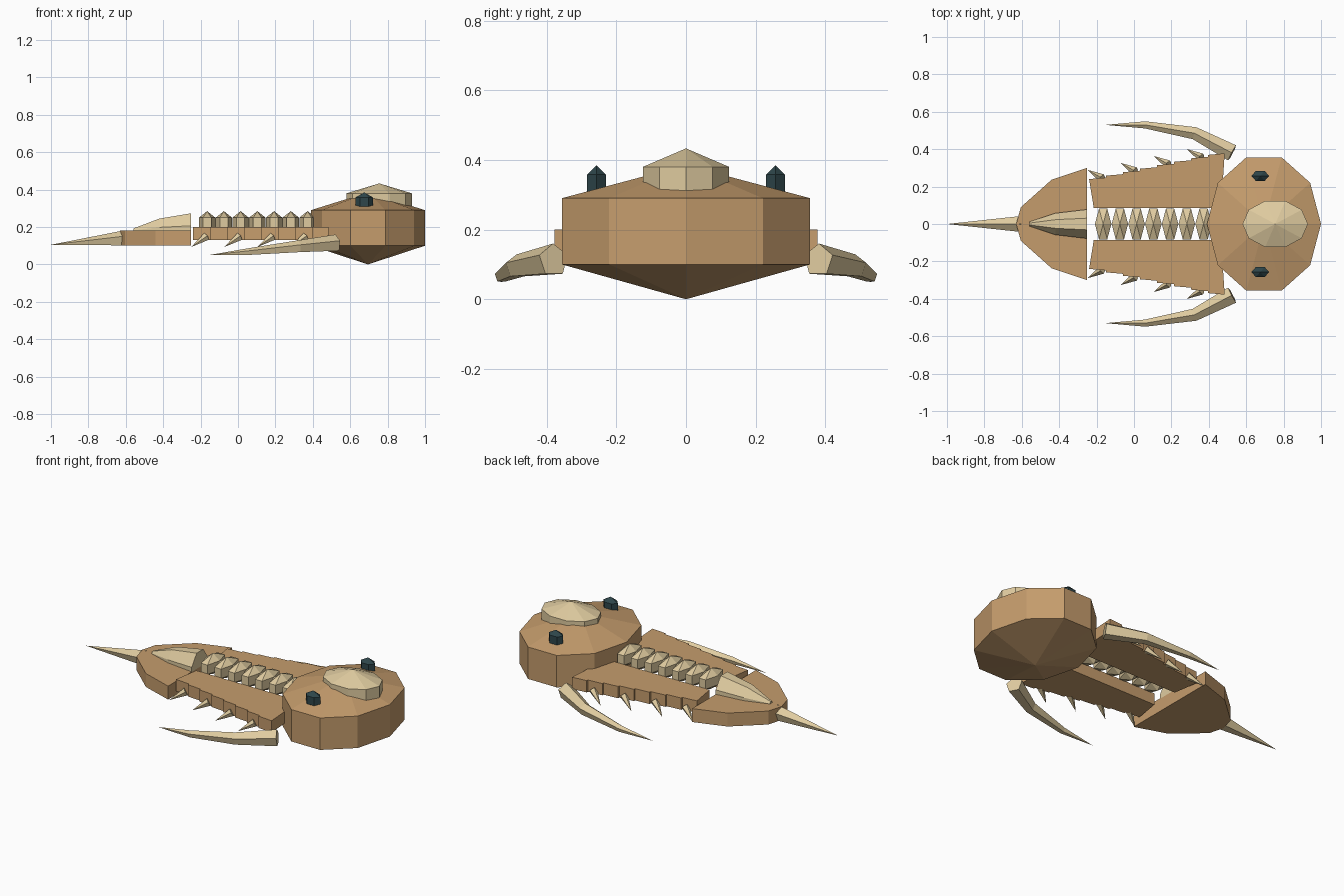
import bpy, bmesh
from math import sin, cos, pi
from mathutils import Vector

cube = bpy.data.objects.get("Cube")
if cube:
    bpy.data.objects.remove(cube, do_unlink=True)


def material(name, rgb):
    m = bpy.data.materials.new(name)
    m.use_nodes = True
    m.diffuse_color = (*rgb, 1)
    m.node_tree.nodes["Principled BSDF"].inputs["Base Color"].default_value = (*rgb, 1)
    return m


TAN = material("tan shell", (0.56, 0.335, 0.152))
CREAM = material("cream horn", (0.74, 0.60, 0.35))
DARK = material("dark eye", (0.028, 0.062, 0.07))


def finish(name, bm, mat):
    bmesh.ops.recalc_face_normals(bm, faces=bm.faces)
    mesh = bpy.data.meshes.new(name)
    bm.to_mesh(mesh)
    bm.free()
    mesh.materials.append(mat)
    obj = bpy.data.objects.new(name, mesh)
    bpy.context.collection.objects.link(obj)
    return obj


def skin(bm, rings, cap_start=True, cap_end=True):
    """Join rings of points with quads; a ring of one point is a tip."""
    loops = [[bm.verts.new(p) for p in r] for r in rings]
    for a, b in zip(loops, loops[1:]):
        n = max(len(a), len(b))
        for i in range(n):
            j = (i + 1) % n
            if len(a) == 1:
                bm.faces.new((a[0], b[i], b[j]))
            elif len(b) == 1:
                bm.faces.new((a[i], a[j], b[0]))
            else:
                bm.faces.new((a[i], a[j], b[j], b[i]))
    for ring, cap in ((loops[0], cap_start), (loops[-1], cap_end)):
        if cap and len(ring) > 2:
            bm.faces.new(ring)


def gem(name, mat, sides, x, y, rx, ry, heights):
    """Upright faceted drum, pointed below and above."""
    low, bottom, top, tip = heights
    angles = [2 * pi * i / sides for i in range(sides)]
    ring = lambda z: [(x + rx * cos(a), y + ry * sin(a), z) for a in angles]
    bm = bmesh.new()
    skin(bm, [[(x, y, low)], ring(bottom), ring(top), [(x, y, tip)]])
    return finish(name, bm, mat)


def slab(name, mat, outline, z0, z1):
    bm = bmesh.new()
    skin(bm, [[(x, y, z) for x, y in outline] for z in (z0, z1)])
    return finish(name, bm, mat)


def horn(name, mat, path, radii, sides):
    """Tapered faceted tube along a path, ending in a point."""
    pts = [Vector(p) for p in path]
    rings = []
    for i, (p, r) in enumerate(zip(pts, radii)):
        if r == 0:
            rings.append([p])
            continue
        t = (pts[min(i + 1, len(pts) - 1)] - pts[max(i - 1, 0)]).normalized()
        side = t.cross(Vector((0, 0, 1))).normalized()
        up = side.cross(t)
        angles = [2 * pi * k / sides + pi / 2 for k in range(sides)]
        rings.append([p + r * (side * cos(a) + up * sin(a)) for a in angles])
    bm = bmesh.new()
    skin(bm, rings)
    return finish(name, bm, mat)


# Head shield, raised dome and eyes
gem("head_shield", TAN, 10, 0.695, 0, 0.305, 0.375, (0.0, 0.10, 0.29, 0.385))
gem("head_dome", CREAM, 10, 0.755, 0, 0.175, 0.13, (0.26, 0.31, 0.38, 0.433))

# Row of beads along the back
for i in range(7):
    gem(f"back_bead_{i + 1}", CREAM, 6, -0.165 + 0.0895 * i, 0, 0.044, 0.095,
        (0.16, 0.195, 0.25, 0.285))

# Paired parts, left is +y mirrored to -y
SEGMENTS = 8
step = 0.725 / SEGMENTS
for label, s in (("back", 1), ("front", -1)):
    gem(f"{label}_eye", DARK, 6, 0.675, s * 0.257, 0.047, 0.031, (0.29, 0.31, 0.358, 0.385))

    # Side plate with a stepped outer edge
    outline = [(-0.215, s * 0.085)]
    for i in range(SEGMENTS):
        x, y = -0.24 + step * i, 0.24 + 0.0185 * i
        outline += [(x, s * y), (x + step, s * (y + 0.008))]
    outline.append((0.465, s * 0.085))
    slab(f"{label}_side_plate", TAN, outline, 0.13, 0.20)

    # Small spines under the plate edge
    for i in range(4):
        x, y = -0.17 + 0.177 * i, 0.245 + 0.037 * i
        horn(f"{label}_small_spine_{i + 1}", CREAM,
             [(x, s * y, 0.148), (x - 0.08, s * (y + 0.045), 0.093)], (0.023, 0), 5)

    # Long curved cheek spine
    horn(f"{label}_cheek_spine", CREAM,
         [(0.525, s * 0.38, 0.112), (0.325, s * 0.485, 0.094),
          (0.06, s * 0.53, 0.067), (-0.155, s * 0.53, 0.05)],
         (0.048, 0.035, 0.02, 0), 5)

# Tail shield, its ridge and the end spine
half = [(-0.25, 0.30), (-0.44, 0.237), (-0.605, 0.09)]
slab("tail_shield", TAN, half + [(-0.63, 0)] + [(x, -y) for x, y in reversed(half)], 0.10, 0.18)

rings = []
for x, width, top in ((-0.25, 0.078, 0.273), (-0.42, 0.058, 0.245), (-0.56, 0.012, 0.192)):
    base = 0.178
    rings.append([(x, -width, base), (x, -width, base + (top - base) * 0.3),
                  (x, -width * 0.4, top), (x, width * 0.4, top),
                  (x, width, base + (top - base) * 0.3), (x, width, base)])
bm = bmesh.new()
skin(bm, rings)
finish("tail_ridge", bm, CREAM)

horn("tail_spine", CREAM, [(-0.60, 0, 0.138), (-1.0, 0, 0.105)], (0.045, 0), 5)
